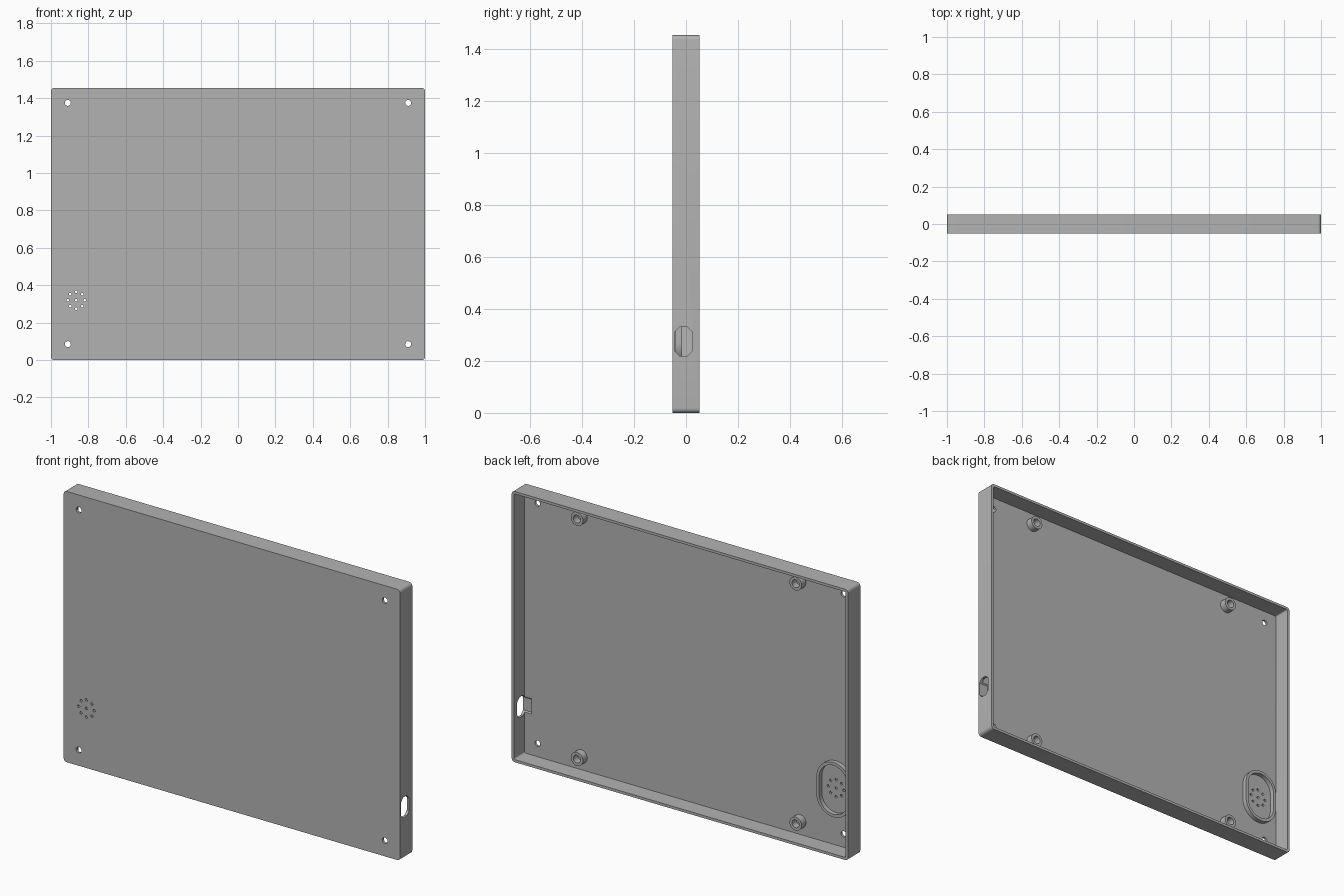
import bpy, bmesh
from math import pi, cos, sin, radians
from mathutils import Vector

cube = bpy.data.objects.get("Cube")
if cube:
    bpy.data.objects.remove(cube, do_unlink=True)

W, H, D = 2.0, 1.455, 0.104      # overall size
WALL, PLATE = 0.014, 0.013       # thicknesses
FRONT, BACK = -D / 2, D / 2
FLOOR = FRONT + PLATE            # inner face of the front plate

grey = bpy.data.materials.new("light_grey")
grey.use_nodes = True
grey.diffuse_color = (0.45, 0.45, 0.45, 1)
grey.node_tree.nodes["Principled BSDF"].inputs["Base Color"].default_value = grey.diffuse_color


def prism(name, profile, start, end, axis="y"):
    """Extrude a closed profile: (x, z) along y, or (y, z) along x."""
    bm = bmesh.new()
    place = (lambda a, b, t: (a, t, b)) if axis == "y" else (lambda a, b, t: (t, a, b))
    face = bm.faces.new([bm.verts.new(place(a, b, start)) for a, b in profile])
    moved = bmesh.ops.extrude_face_region(bm, geom=[face])["geom"]
    shift = Vector(place(0, 0, end - start))
    bmesh.ops.translate(bm, vec=shift, verts=[v for v in moved if isinstance(v, bmesh.types.BMVert)])
    bmesh.ops.recalc_face_normals(bm, faces=bm.faces)
    mesh = bpy.data.meshes.new(name)
    bm.to_mesh(mesh)
    bm.free()
    mesh.materials.append(grey)
    obj = bpy.data.objects.new(name, mesh)
    bpy.context.collection.objects.link(obj)
    return obj


def rounded(cx, cz, half_w, half_h, r, steps=6):
    """Rounded rectangle; becomes a circle or stadium when r fills it."""
    pts = []
    for q, (sx, sz) in enumerate([(1, 1), (-1, 1), (-1, -1), (1, -1)]):
        for i in range(steps + 1):
            a = (q + i / steps) * pi / 2
            p = (cx + sx * (half_w - r) + r * cos(a), cz + sz * (half_h - r) + r * sin(a))
            if not pts or (Vector(p) - Vector(pts[-1])).length > 1e-5:
                pts.append(p)
    if (Vector(pts[0]) - Vector(pts[-1])).length < 1e-5:
        pts.pop()
    return pts


def circle(cx, cz, r, n=24):
    return [(cx + r * cos(2 * pi * i / n), cz + r * sin(2 * pi * i / n)) for i in range(n)]


def cut(obj, cutters):
    """Subtract the cutters, then remove them."""
    bpy.context.view_layer.objects.active = obj
    for c in cutters:
        mod = obj.modifiers.new("cut", "BOOLEAN")
        mod.operation, mod.solver, mod.object = "DIFFERENCE", "EXACT", c
        bpy.ops.object.modifier_apply(modifier=mod.name)
        bpy.data.objects.remove(c, do_unlink=True)


def smooth(obj):
    bpy.ops.object.select_all(action="DESELECT")
    obj.select_set(True)
    bpy.context.view_layer.objects.active = obj
    bpy.ops.object.shade_smooth_by_angle(angle=radians(30))


# Open-backed tray
mid = H / 2
case = prism("case_shell", rounded(0, mid, W / 2, mid, 0.018), FRONT, BACK)
cutters = [prism("cavity", rounded(0, mid, W / 2 - WALL, mid - WALL, 0.008), FLOOR, BACK + 0.1)]

# Corner screw holes through the front plate
low, high = 0.085, H - 0.08
for x in (-0.91, 0.91):
    for z in (low, high):
        cutters.append(prism("screw_hole", circle(x, z, 0.016), FRONT - 0.1, FLOOR + 0.02))

# Speaker grille: one hole in a ring of eight
sx, sz = -0.865, 0.32
grille = [(sx, sz)] + circle(sx, sz, 0.046, 8)
for x, z in grille:
    cutters.append(prism("grille_hole", circle(x, z, 0.007, 12), FRONT - 0.1, FLOOR + 0.02))

# Chamfered port in the side wall, with a shallow pocket in the plate
y0, y1, z0, z1, c = -0.045, 0.025, 0.22, 0.33, 0.02
port = [(y0 + c, z0), (y1 - c, z0), (y1, z0 + c), (y1, z1 - c),
        (y1 - c, z1), (y0 + c, z1), (y0, z1 - c), (y0, z0 + c)]
cutters.append(prism("port", port, W / 2 - WALL - 0.04, W / 2 + 0.1, "x"))

cut(case, cutters)
smooth(case)

# Oval speaker surround
ring = prism("speaker_surround", rounded(sx, sz, 0.1, 0.147, 0.1, 12), FLOOR - 0.003, -0.015)
cut(ring, [prism("surround_inner", rounded(sx, sz, 0.084, 0.131, 0.084, 12), FRONT - 0.1, BACK)])
smooth(ring)

# Four hollow standoffs
for x, side in ((-0.65, "right"), (0.65, "left")):
    for z, level in ((low, "lower"), (high, "upper")):
        post = prism(f"standoff_{level}_{side}", circle(x, z, 0.036, 32), FLOOR - 0.003, FLOOR + 0.037)
        cut(post, [prism("bore", circle(x, z, 0.021), FLOOR, BACK)])
        smooth(post)
